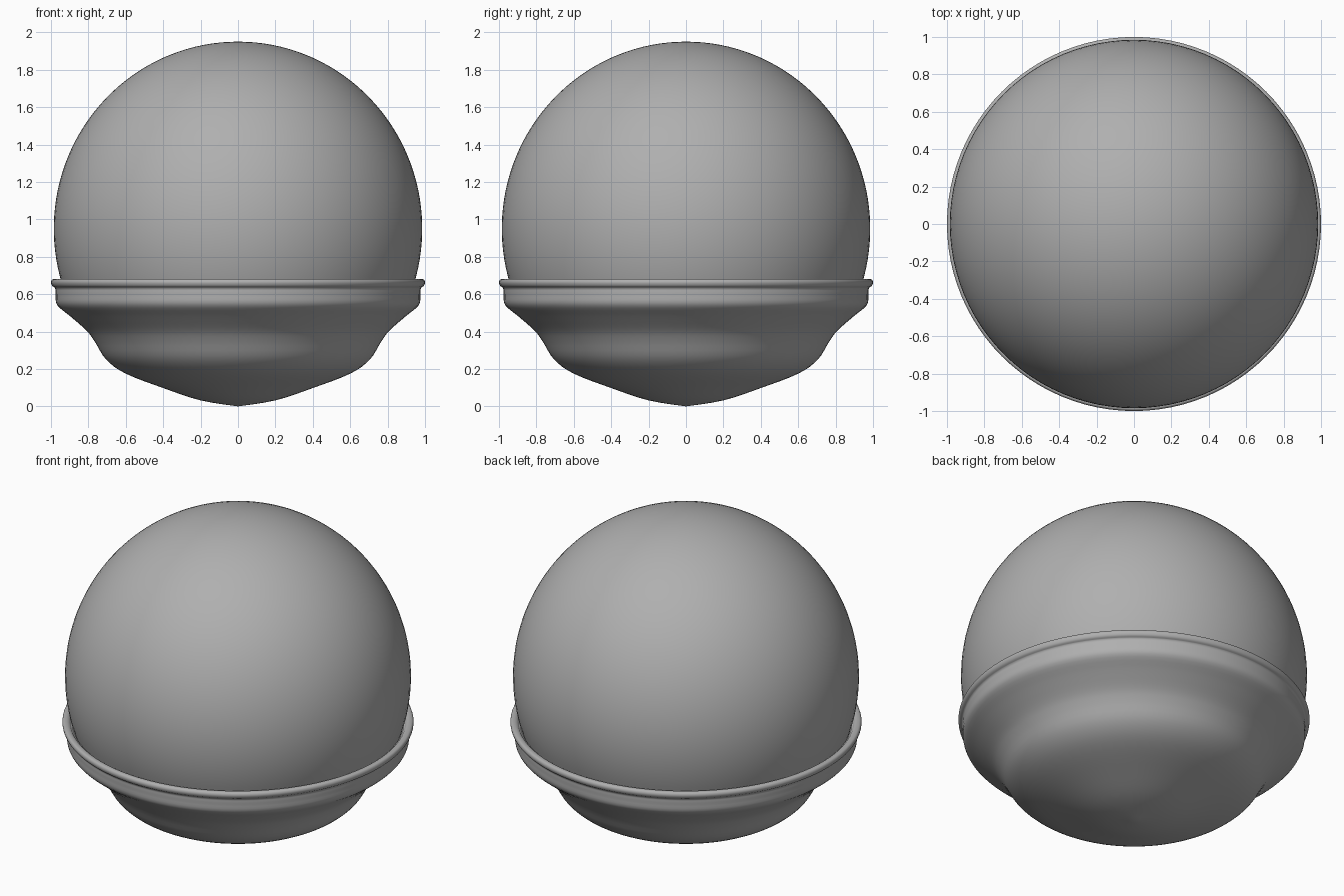
import bpy, bmesh, math

if "Cube" in bpy.data.objects:
    bpy.data.objects.remove(bpy.data.objects["Cube"])

grey = bpy.data.materials.new("dark_grey")
grey.diffuse_color = (0.43, 0.43, 0.43, 1)
grey.use_nodes = True
grey.node_tree.nodes["Principled BSDF"].inputs["Base Color"].default_value = grey.diffuse_color


def smooth_profile(pts, steps=4):
    """Catmull-Rom curve through (radius, height) points."""
    p = [pts[0]] + pts + [pts[-1]]
    out = []
    for i in range(1, len(p) - 2):
        for s in range(steps):
            t = s / steps
            q = []
            for k in range(2):
                a, b, c, d = (p[i + j][k] for j in (-1, 0, 1, 2))
                q.append(0.5 * (2 * b + (c - a) * t + (2 * a - 5 * b + 4 * c - d) * t ** 2
                                + (3 * b - a - 3 * c + d) * t ** 3))
            out.append((max(q[0], 0), q[1]))
    return out + [pts[-1]]


def lathe(name, profile, segments=96):
    bm = bmesh.new()
    verts = [bm.verts.new((r, 0, z)) for r, z in profile]
    edges = [bm.edges.new(e) for e in zip(verts, verts[1:])]
    bmesh.ops.spin(bm, geom=verts + edges, cent=(0, 0, 0), axis=(0, 0, 1),
                   angle=2 * math.pi, steps=segments, use_duplicate=False)
    bmesh.ops.remove_doubles(bm, verts=bm.verts, dist=0.0005)
    bmesh.ops.recalc_face_normals(bm, faces=bm.faces)
    # Open shells: make sure the normals point away from the axis
    if bm.calc_volume(signed=True) < 0:
        bmesh.ops.reverse_faces(bm, faces=bm.faces)
    mesh = bpy.data.meshes.new(name)
    bm.to_mesh(mesh)
    bm.free()
    mesh.materials.append(grey)
    obj = bpy.data.objects.new(name, mesh)
    bpy.context.collection.objects.link(obj)
    bpy.ops.object.select_all(action='DESELECT')
    obj.select_set(True)
    bpy.context.view_layer.objects.active = obj
    bpy.ops.object.shade_smooth_by_angle(angle=math.radians(50))
    return obj


# Glass dome: nearly spherical, its lower edge tucked into the rim
n, end = 40, math.radians(107.5)
lathe("dome", [(0.985 * math.sin(end * i / n), 0.95 + math.cos(end * i / n))
               for i in range(n + 1)])

# Base bowl: pointed underside, waist and vertical collar
bowl = smooth_profile([(0, 0), (0.2, 0.032), (0.4, 0.098), (0.6, 0.175), (0.705, 0.25),
                       (0.765, 0.345), (0.81, 0.405), (0.895, 0.48), (0.966, 0.54),
                       (0.975, 0.595), (0.976, 0.625)])
# Rounded lip and the narrow groove against the dome
lip = smooth_profile([(0.98, 0.635), (0.994, 0.645), (1.0, 0.663), (0.993, 0.678),
                      (0.975, 0.681), (0.96, 0.674), (0.953, 0.664), (0.945, 0.66)])
lathe("base_bowl", bowl + lip)
